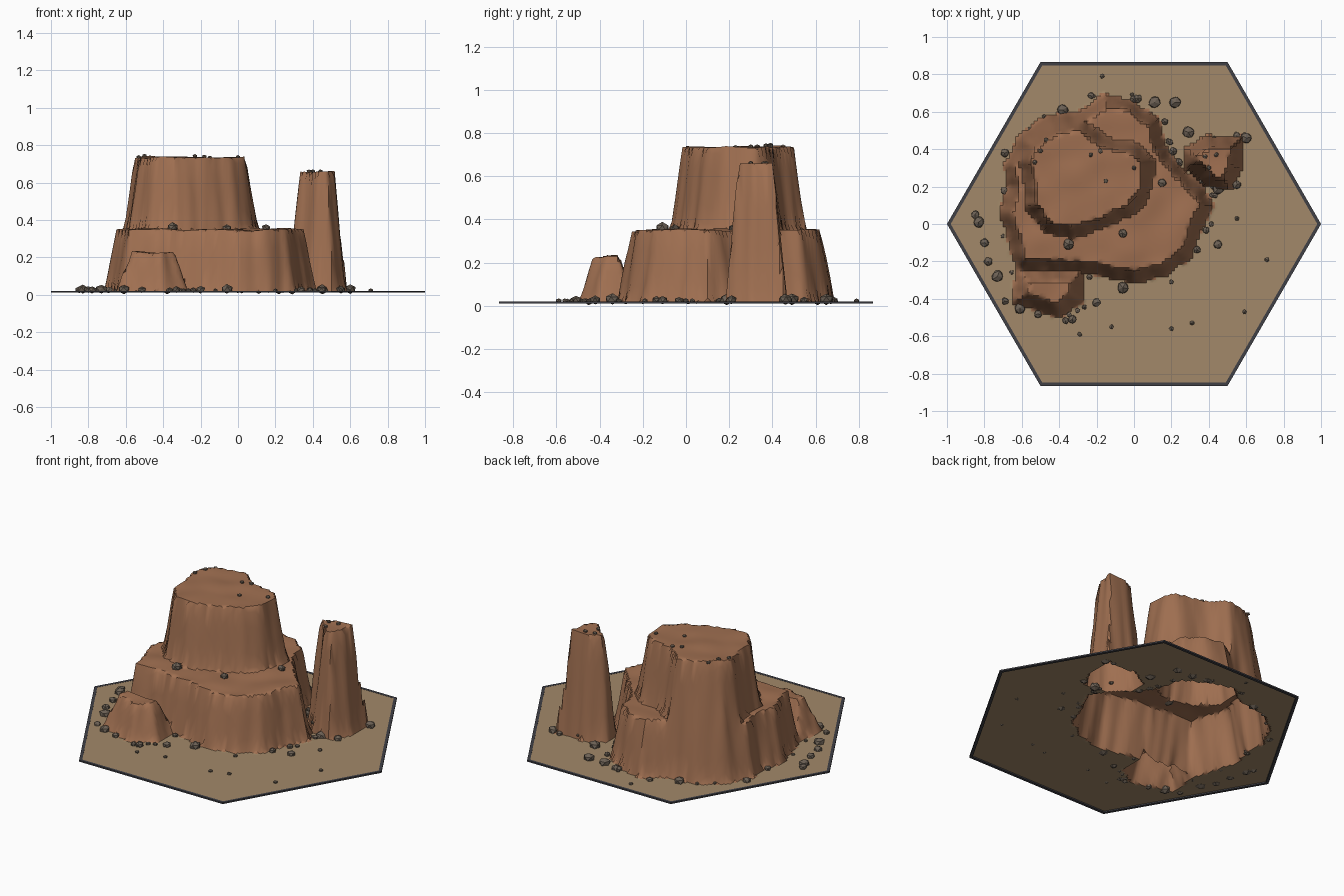
import bpy, bmesh, math, random
from mathutils import Vector, Matrix, noise

random.seed(7)
GROUND = 0.02
if "Cube" in bpy.data.objects:
    bpy.data.objects.remove(bpy.data.objects["Cube"])


def material(name, rgb):
    m = bpy.data.materials.new(name)
    m.use_nodes = True
    m.diffuse_color = (*rgb, 1)
    m.node_tree.nodes["Principled BSDF"].inputs["Base Color"].default_value = (*rgb, 1)
    return m


SAND = material("sand", (0.36, 0.25, 0.142))
CLAY = material("red_clay", (0.35, 0.16, 0.082))
STONE = material("grey_stone", (0.15, 0.118, 0.09))
DARK = material("dark_border", (0.05, 0.05, 0.06))


def finish(bm, name, *mats):
    mesh = bpy.data.meshes.new(name)
    bm.to_mesh(mesh)
    bm.free()
    ob = bpy.data.objects.new(name, mesh)
    bpy.context.collection.objects.link(ob)
    for m in mats:
        mesh.materials.append(m)
    return ob


# Foot outlines of the four rock masses, each with a top height and wall width
LOWER = [(-.62, -.24), (-.24, -.26), (0, -.31), (.17, -.27), (.3, -.18), (.35, -.03),
         (.42, .1), (.37, .19), (.25, .3), (.16, .42), (.13, .56), (0, .65),
         (-.16, .69), (-.26, .61), (-.48, .55), (-.6, .45), (-.69, .32),
         (-.67, .2), (-.71, .07), (-.66, -.11)]
UPPER = [(-.62, .08), (-.51, -.08), (-.33, -.12), (-.17, -.07), (.03, .02), (.13, .14),
         (.15, .35), (.06, .46), (-.14, .51), (-.25, .6), (-.46, .58), (-.61, .47),
         (-.66, .33), (-.63, .2)]
PILLAR = [(.27, .4), (.4, .47), (.58, .46), (.57, .3), (.51, .18), (.4, .2), (.28, .3)]
MOUND = [(-.65, -.42), (-.4, -.5), (-.27, -.41), (-.27, -.24), (-.62, -.24)]
MASSES = [(LOWER, .35, .055), (UPPER, .735, .1), (PILLAR, .66, .06), (MOUND, .23, .07)]


def inside_distance(pts, x, y):
    """Distance to the outline, positive inside it."""
    best, inside = 9.0, False
    for i, (ax, ay) in enumerate(pts):
        bx, by = pts[i - 1]
        dx, dy = bx - ax, by - ay
        t = max(0, min(1, ((x - ax) * dx + (y - ay) * dy) / (dx * dx + dy * dy)))
        best = min(best, math.hypot(x - ax - t * dx, y - ay - t * dy))
        if (ay > y) != (by > y) and x < ax + (y - ay) * dx / dy:
            inside = not inside
    return best if inside else -best


def height(x, y):
    ridge = 0.012 * noise.noise(Vector((x * 15, y * 15, 1)))
    bump = 0.012 * noise.noise(Vector((x * 6, y * 6, 4)))
    z = GROUND
    for pts, top, wall in MASSES:
        t = max(0, min(1, (inside_distance(pts, x, y) + ridge) / wall))
        z = max(z, GROUND + (top + bump - GROUND) * t)
    return z


# Terrain: one open sheet, trimmed to a hexagon and raised into the mesa
bm = bmesh.new()
bmesh.ops.create_grid(bm, x_segments=120, y_segments=120, size=1)
for k in range(6):
    a = math.radians(30 + 60 * k)
    n = Vector((math.cos(a), math.sin(a), 0))
    bmesh.ops.bisect_plane(bm, geom=bm.verts[:] + bm.edges[:] + bm.faces[:],
                           plane_co=n * 0.857, plane_no=n, clear_outer=True)
for v in bm.verts:
    v.co.z = height(v.co.x, v.co.y)
for f in bm.faces:
    f.material_index = int(max(v.co.z for v in f.verts) > GROUND + 0.004)
terrain = finish(bm, "mesa_terrain", SAND, CLAY)
bpy.context.view_layer.objects.active = terrain
terrain.select_set(True)
bpy.ops.object.shade_smooth_by_angle(angle=math.radians(40))
terrain.select_set(False)

# Dark border around the hexagonal base
bm = bmesh.new()
section = [(0.98, 0.021), (1, 0.021), (1, 0.012), (0.98, 0.012)]
rings = []
for k in range(6):
    a = math.radians(60 * k)
    rings.append([bm.verts.new((r * math.cos(a), r * math.sin(a), z)) for r, z in section])
for k in range(6):
    p, q = rings[k - 1], rings[k]
    for j in range(4):
        bm.faces.new((p[j - 1], p[j], q[j], q[j - 1]))
bmesh.ops.recalc_face_normals(bm, faces=bm.faces[:])
finish(bm, "base_border", DARK)


# Loose rocks: jittered icosahedra resting on the terrain
def add_rock(bm, x, y, r):
    place = Matrix.Translation((x, y, height(x, y) + r * 0.3))
    spin = Matrix.Rotation(random.uniform(0, 6), 4, "Z")
    verts = bmesh.ops.create_icosphere(bm, subdivisions=1, radius=r)["verts"]
    for v in verts:
        v.co *= random.uniform(0.85, 1.08)
        v.co.z *= 0.75
        v.co = place @ spin @ v.co


BOULDERS = [(-.83, .01), (-.73, -.28), (-.38, .61), (.11, .65), (.22, .65), (.29, .49),
            (.6, .46), (.45, .19), (-.06, -.34), (-.61, -.45), (-.35, -.11)]
STONES = [(-.85, .05), (-.8, -.1), (-.78, -.2), (.02, .67), (.55, .21), (.45, -.11),
          (-.2, -.42), (-.33, -.51), (-.69, .38), (.15, .22), (-.06, -.05), (.24, .33)]
PEBBLES = [(.71, -.19), (.59, -.47), (.31, -.53), (.2, -.56), (.2, -.31), (-.12, -.55),
           (-.29, -.59), (-.17, .79), (.55, .03), (-.15, .23), (-.23, .37), (-.18, .39),
           (-.5, .39), (-.53, .33), (-.47, .45), (0, .3), (.38, .36), (.44, .37), (.4, .3)]
for name, spots, r in (("boulders", BOULDERS, .035), ("stones", STONES, .026),
                       ("pebbles", PEBBLES, .014)):
    bm = bmesh.new()
    for x, y in spots:
        add_rock(bm, x, y, r)
    finish(bm, name, STONE)

# Small rubble scattered just outside the cliff foot
bm = bmesh.new()
for pts, count in ((LOWER, 22), (PILLAR, 7), (MOUND, 8)):
    for _ in range(count):
        i = random.randrange(len(pts))
        p = Vector(pts[i - 1]).lerp(Vector(pts[i]), random.random())
        edge = Vector(pts[i]) - Vector(pts[i - 1])
        p += Vector((edge.y, -edge.x)).normalized() * random.uniform(.015, .05)
        if pts is PILLAR:
            p = Vector((.43, .33)) + (p - Vector((.43, .33))) * 1.1
        if height(*p) < GROUND + .05:
            add_rock(bm, p.x, p.y, random.uniform(.012, .024))
finish(bm, "foot_rubble", STONE)
